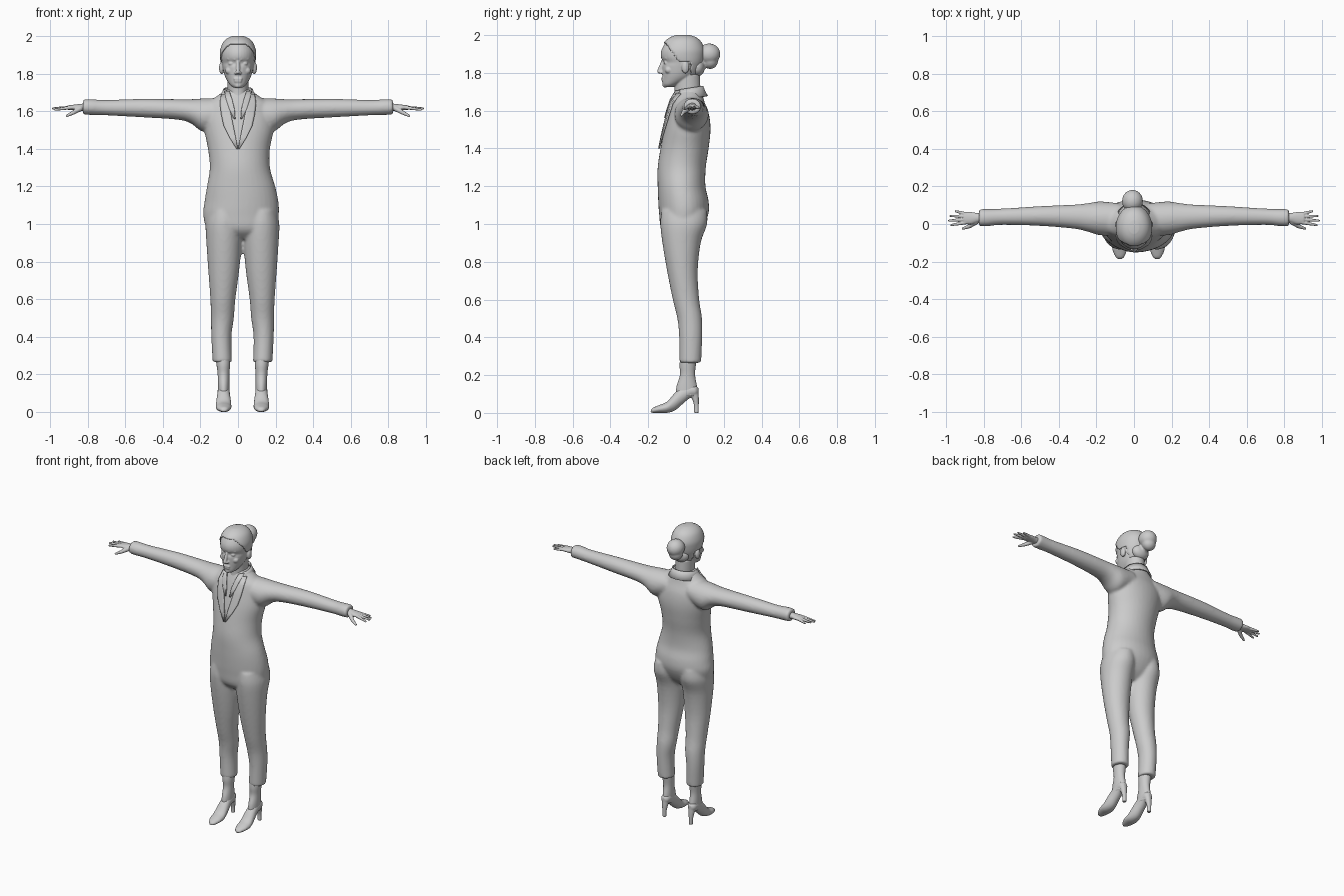
import bpy, bmesh, math
from mathutils import Vector, Matrix

cube = bpy.data.objects.get("Cube")
if cube:
    bpy.data.objects.remove(cube)

GREY = (0.6, 0.6, 0.6, 1)
mat = bpy.data.materials.new("plain grey")
mat.use_nodes = True
mat.diffuse_color = GREY
mat.node_tree.nodes["Principled BSDF"].inputs["Base Color"].default_value = GREY
LEG_CENTRE = 0.024
SIDES = (("left", 1), ("right", -1))


def smooth_rings(rings, steps=4):
    """Catmull-Rom interpolation between cross-sections."""
    out = []
    last = len(rings) - 1
    for i in range(last):
        p = [rings[max(0, min(last, i + k))] for k in (-1, 0, 1, 2)]
        for j in range(steps):
            t = j / steps
            out.append([0.5 * (2 * b + (c - a) * t + (2 * a - 5 * b + 4 * c - d) * t * t
                               + (3 * b - a - 3 * c + d) * t ** 3) for a, b, c, d in zip(*p)])
    return out + [list(rings[-1])]


def loft(bm, rings, axis="z", side=1, centre=0, n=36, caps=True):
    """Oval tube; each ring is position, then the two extents across it."""
    loops = []
    for t, a0, a1, b0, b1 in smooth_rings(rings):
        loop = []
        for k in range(n):
            w = math.tau * k / n
            a = (a0 + a1) / 2 + (a1 - a0) / 2 * math.cos(w)
            b = (b0 + b1) / 2 + (b1 - b0) / 2 * math.sin(w)
            x, y, z = {"x": (t, a, b), "y": (a, t, b), "z": (a, b, t)}[axis]
            loop.append(bm.verts.new((centre + side * x, y, z)))
        loops.append(loop)
    for p, q in zip(loops, loops[1:]):
        for k in range(n):
            m = (k + 1) % n
            bm.faces.new((p[k], p[m], q[m], q[k]))
    if caps:
        bm.faces.new(loops[0])
        bm.faces.new(loops[-1])


def ball(bm, centre, radii):
    m = Matrix.Translation(centre) @ Matrix.Diagonal((*radii, 1))
    bmesh.ops.create_icosphere(bm, subdivisions=3, radius=1, matrix=m)


def limb(bm, p, r, q, s):
    """Rounded tapering rod from p to q."""
    p, q = Vector(p), Vector(q)
    d = q - p
    m = Matrix.Translation((p + q) / 2) @ d.to_track_quat("Z", "Y").to_matrix().to_4x4()
    bmesh.ops.create_cone(bm, cap_ends=True, segments=16, radius1=r, radius2=s,
                          depth=d.length, matrix=m)
    ball(bm, p, (r, r, r))
    ball(bm, q, (s, s, s))


def finish(name, bm, voxel=0, relax=0, thick=0):
    bmesh.ops.recalc_face_normals(bm, faces=bm.faces)
    for f in bm.faces:
        f.smooth = True
    me = bpy.data.meshes.new(name)
    bm.to_mesh(me)
    bm.free()
    me.materials.append(mat)
    ob = bpy.data.objects.new(name, me)
    bpy.context.collection.objects.link(ob)
    if voxel:
        mod = ob.modifiers.new("fuse", "REMESH")
        mod.mode, mod.voxel_size, mod.use_smooth_shade = "VOXEL", voxel, True
    if relax:
        mod = ob.modifiers.new("relax", "SMOOTH")
        mod.factor, mod.iterations = 0.5, relax
    if thick:
        mod = ob.modifiers.new("thickness", "SOLIDIFY")
        mod.thickness, mod.offset = thick, 0
    return ob


# Suit: torso, sleeves and trouser legs fused together
TORSO = [(.92, -.06, .11, -.08, .03), (.97, -.16, .2, -.13, .08), (1.05, -.185, .217, -.142, .118),
         (1.12, -.178, .215, -.147, .12), (1.2, -.165, .198, -.15, .103), (1.3, -.15, .17, -.15, .105),
         (1.4, -.16, .17, -.135, .12), (1.5, -.18, .19, -.115, .13), (1.58, -.19, .19, -.095, .122),
         (1.64, -.17, .17, -.078, .1), (1.675, -.12, .12, -.065, .09), (1.7, -.085, .085, -.055, .085),
         (1.715, -.07, .07, -.05, .08)]
SLEEVE = [(.08, -.06, .11, 1.53, 1.67), (.18, -.06, .12, 1.49, 1.668), (.25, -.04, .11, 1.535, 1.664),
          (.32, -.025, .103, 1.555, 1.664), (.5, -.01, .095, 1.567, 1.666), (.7, -.005, .082, 1.578, 1.66),
          (.78, -.012, .08, 1.58, 1.664), (.825, -.012, .08, 1.582, 1.664)]
TROUSER = [(.265, .056, .159, -.035, .08), (.4, .059, .166, -.036, .086), (.5, .046, .168, -.046, .085),
           (.6, .038, .171, -.07, .07), (.75, .018, .182, -.1, .062), (.9, .005, .192, -.125, .078),
           (1.0, .002, .196, -.136, .112), (1.07, .01, .18, -.13, .11)]
bm = bmesh.new()
loft(bm, TORSO)
for _, s in SIDES:
    loft(bm, SLEEVE, "x", s)
    loft(bm, TROUSER, "z", s, LEG_CENTRE)
finish("suit", bm, 0.009, 5)


def chest(x, z):
    """Front surface of the torso."""
    for p, q in zip(TORSO, TORSO[1:]):
        if p[0] <= z <= q[0]:
            t = (z - p[0]) / (q[0] - p[0])
            _, x0, x1, y0, y1 = [a + (b - a) * t for a, b in zip(p, q)]
            u = (2 * x - x0 - x1) / (x1 - x0)
            return (y0 + y1) / 2 - (y1 - y0) / 2 * math.sqrt(max(0.15, 1 - u * u))


def ribbon(name, s, rows, lift, across=5):
    """Strip of cloth on the chest; each row is height, inner and outer edge."""
    bm = bmesh.new()
    grid = []
    for z, a, b in rows:
        xs = [a + (b - a) * k / across for k in range(across + 1)]
        grid.append([bm.verts.new((s * x, chest(s * x, z) - lift, z)) for x in xs])
    for p, q in zip(grid, grid[1:]):
        for k in range(across):
            bm.faces.new((p[k], p[k + 1], q[k + 1], q[k]))
    finish(name, bm, thick=0.009)


# Jacket lapels and shirt collar points
for name, s in SIDES:
    ribbon(name + "_lapel", s, [(1.4, 0, .008), (1.46, .012, .045), (1.52, .024, .075),
                                (1.58, .036, .088), (1.64, .05, .095), (1.69, .062, .088)], .008)
    ribbon(name + "_shirt_collar", s, [(1.56, .014, .022), (1.61, .018, .046),
                                       (1.66, .03, .062), (1.705, .045, .07)], .012)

# Standing collar round the back of the neck
bm = bmesh.new()
rows = []
for k in range(33):
    w = math.radians(-35 + 250 * k / 32)
    rise = 0.012 * math.sin(w)
    rows.append([bm.verts.new((r * math.cos(w), .012 + r * 1.02 * math.sin(w), z + rise))
                 for r, z in ((.098, 1.665), (.082, 1.695), (.074, 1.718))])
for p, q in zip(rows, rows[1:]):
    for k in range(2):
        bm.faces.new((p[k], p[k + 1], q[k + 1], q[k]))
finish("jacket_collar", bm, thick=0.008)

# Head with neck, ears and facial features
HEAD = [(1.725, -.022, .022, -.116, -.07), (1.74, -.042, .042, -.124, -.03), (1.77, -.062, .062, -.125, .03),
        (1.8, -.074, .074, -.126, .06), (1.835, -.082, .082, -.126, .077), (1.856, -.086, .086, -.12, .084),
        (1.885, -.09, .09, -.133, .09), (1.92, -.089, .089, -.13, .09), (1.96, -.074, .074, -.107, .072),
        (1.983, -.05, .05, -.078, .045), (1.995, -.02, .02, -.045, .01)]
NECK = [(1.57, -.06, .06, -.08, .06), (1.65, -.06, .06, -.068, .07), (1.7, -.055, .055, -.06, .076),
        (1.79, -.057, .057, -.065, .074)]
bm = bmesh.new()
loft(bm, HEAD)
loft(bm, NECK)
limb(bm, (0, -.122, 1.862), .009, (0, -.141, 1.808), .012)
limb(bm, (-.016, -.123, 1.772), .007, (.016, -.123, 1.772), .007)
limb(bm, (-.013, -.121, 1.76), .008, (.013, -.121, 1.76), .008)
ball(bm, (0, -.11, 1.737), (.02, .016, .015))
for _, s in SIDES:
    ball(bm, (s * .011, -.132, 1.803), (.009, .012, .008))
    ball(bm, (s * .034, -.103, 1.853), (.018, .015, .011))
    ball(bm, (s * .046, -.092, 1.815), (.022, .02, .02))
    limb(bm, (s * .016, -.122, 1.877), .008, (s * .052, -.104, 1.878), .007)
    ball(bm, (s * .087, -.003, 1.83), (.014, .02, .034))
finish("head", bm, 0.004, 3)

# Hair swept back from the face, with a bun
bm = bmesh.new()
CAP = [(z + .004, a - .004, b + .004, c - .004, d + .006) for z, a, b, c, d in HEAD]
loft(bm, CAP, n=64)
bald = [v for v in bm.verts if v.co.z < 1.775 or v.co.y < -.04 - .75 * (v.co.z - 1.85)
        or (v.co.z < 1.86 and v.co.y < .018)]
bmesh.ops.delete(bm, geom=bald, context="VERTS")
finish("hair", bm, relax=2, thick=0.005)
bm = bmesh.new()
ball(bm, (-.008, .122, 1.9), (.056, .06, .056))
ball(bm, (-.012, .128, 1.865), (.045, .042, .045))
ball(bm, (0, .06, 1.83), (.06, .04, .05))
finish("hair_bun", bm, 0.006, 4)

# Hands: palm, four fingers and a thumb
FINGERS = ((.008, -.006, .978, 1.608), (.024, .018, .99, 1.614),
           (.04, .043, .982, 1.616), (.054, .068, .955, 1.614))
PALM = [(.79, .008, .06, 1.6, 1.642), (.83, .008, .058, 1.602, 1.64), (.87, -.002, .064, 1.605, 1.635),
        (.905, .0, .063, 1.607, 1.631)]
for name, s in SIDES:
    bm = bmesh.new()
    loft(bm, PALM, "x", s)
    for y0, y1, x1, z1 in FINGERS:
        limb(bm, (s * .895, y0, 1.619), .01, (s * (x1 - .006), y1, z1), .006)
    limb(bm, (s * .84, .012, 1.614), .015, (s * .875, -.012, 1.593), .011)
    limb(bm, (s * .875, -.012, 1.593), .011, (s * .91, -.024, 1.576), .007)
    finish(name + "_hand", bm, 0.0035, 2)

# Ankles and high-heeled shoes
ANKLE = [(.09, .07, .13, -.055, .06), (.14, .07, .131, -.05, .058), (.2, .07, .132, -.032, .048),
         (.25, .066, .138, -.034, .052), (.3, .064, .144, -.03, .06)]
SHOE = [(-.187, .09, .108, .002, .014), (-.175, .076, .122, 0, .027), (-.14, .062, .138, 0, .042),
        (-.1, .059, .142, 0, .06), (-.06, .062, .139, .012, .105), (-.02, .067, .134, .045, .14),
        (.02, .069, .132, .078, .15), (.05, .073, .128, .088, .145), (.066, .088, .112, .1, .13)]
HEEL = [(0, .087, .113, .042, .068), (.04, .086, .114, .042, .068), (.08, .08, .12, .03, .068),
        (.115, .075, .125, .015, .066)]
for name, s in SIDES:
    bm = bmesh.new()
    loft(bm, ANKLE, "z", s, LEG_CENTRE)
    finish(name + "_ankle", bm)
    bm = bmesh.new()
    loft(bm, SHOE, "y", s, LEG_CENTRE)
    loft(bm, HEEL, "z", s, LEG_CENTRE)
    finish(name + "_shoe", bm, 0.005, 2)
